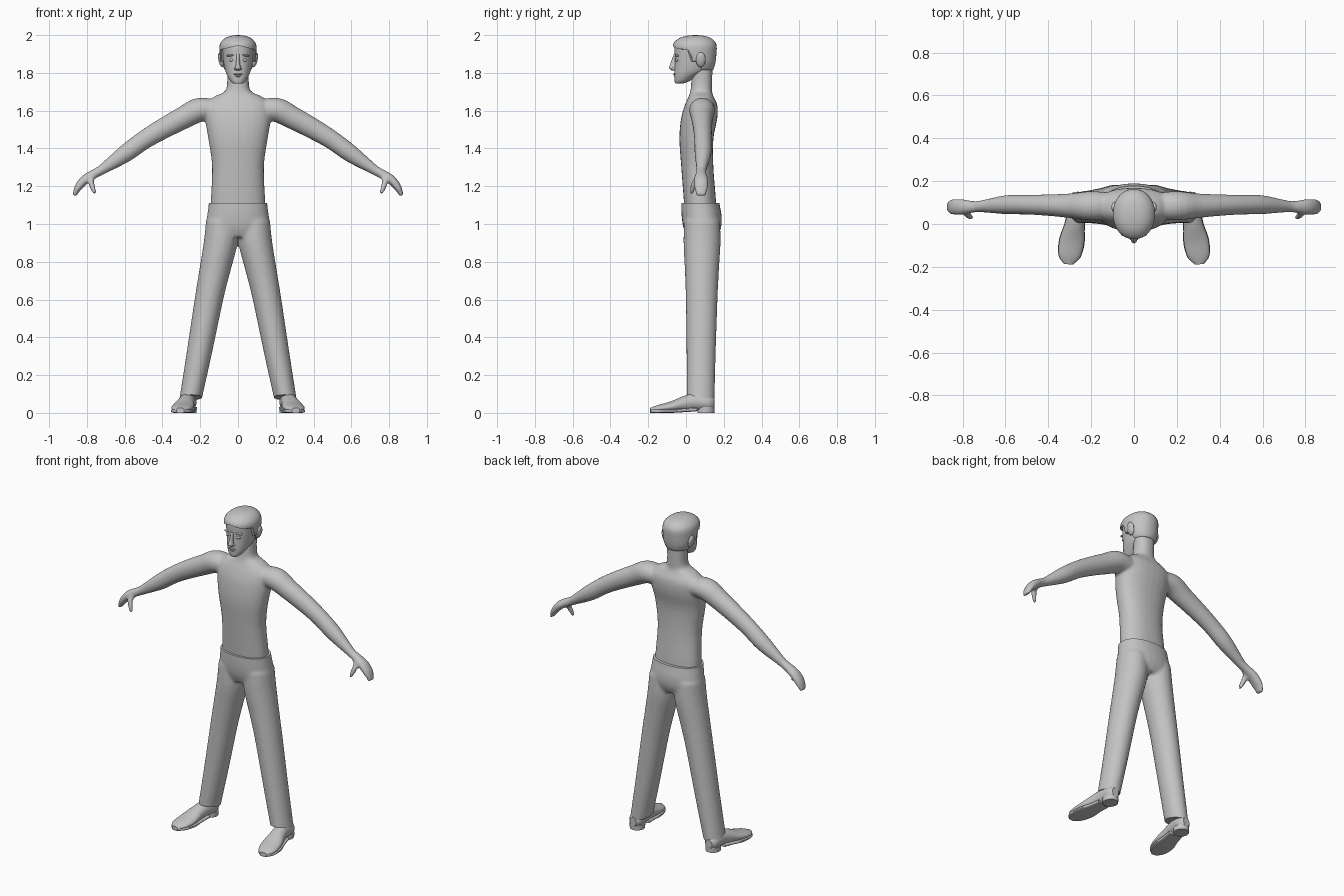
import bpy, bmesh, math
from mathutils import Vector, Matrix

cube = bpy.data.objects.get("Cube")
if cube:
    bpy.data.objects.remove(cube)

grey = bpy.data.materials.new("plain grey")
grey.use_nodes = True
grey.diffuse_color = (0.55, 0.55, 0.55, 1)
grey.node_tree.nodes["Principled BSDF"].inputs["Base Color"].default_value = grey.diffuse_color

X, Y, Z = Vector((1, 0, 0)), Vector((0, 1, 0)), Vector((0, 0, 1))
BOTH = (1, -1)


def resample(points, steps=4):
    """Smooth curve through the given rows of numbers."""
    rows = []
    for i in range(len(points) - 1):
        a, b, c, d = (points[max(0, min(len(points) - 1, i + k))] for k in (-1, 0, 1, 2))
        for s in range(steps):
            t = s / steps
            rows.append([q + t / 2 * (r - p + t * (2 * p - 5 * q + 4 * r - u + t * (3 * (q - r) + u - p)))
                         for p, q, r, u in zip(a, b, c, d)])
    return rows + [list(points[-1])]


def loft(bm, points, v_axis=Y, axis=None, power=1.0, sides=(1,), n=28):
    """Closed tube through rows of x, y, z, half width, half depth."""
    rows = resample(points)
    for side in sides:
        rings = []
        for i, (x, y, z, ru, rv) in enumerate(rows):
            ahead = Vector(rows[min(i + 1, len(rows) - 1)][:3])
            t = axis or (ahead - Vector(rows[max(i - 1, 0)][:3])).normalized()
            u_axis = v_axis.cross(t).normalized()
            ring = []
            for k in range(n):
                ang = math.tau * k / n
                c, s = math.cos(ang), math.sin(ang)
                co = Vector((x, y, z)) + u_axis * ru * math.copysign(abs(c) ** power, c) \
                    + v_axis * rv * math.copysign(abs(s) ** power, s)
                co.x *= side
                ring.append(bm.verts.new(co))
            rings.append(ring)
        for a, b in zip(rings, rings[1:]):
            for k in range(n):
                j = (k + 1) % n
                bm.faces.new((a[k], a[j], b[j], b[k]))
        bm.faces.new(rings[0])
        bm.faces.new(rings[-1])


def column(bm, rows, x=0, **kw):
    """Upright loft from rows of z, half width, y centre, half depth."""
    loft(bm, [(x, yc, z, w, d) for z, w, yc, d in rows], axis=Z, **kw)


def blob(bm, centre, size, sides=BOTH, tilt=0.0):
    """Ellipsoid, mirrored when both sides are asked for."""
    for s in sides:
        m = Matrix.Translation((centre[0] * s, centre[1], centre[2])) @ Matrix.Rotation(tilt * s, 4, "Y")
        bmesh.ops.create_uvsphere(bm, u_segments=16, v_segments=10, radius=1,
                                  matrix=m @ Matrix.Diagonal((*size, 1)))


def finish(bm, name, angle=40, blend=None, trim=None):
    """Make the object; blend fuses overlapping parts, trim edits the result."""
    bmesh.ops.recalc_face_normals(bm, faces=bm.faces)
    mesh = bpy.data.meshes.new(name)
    bm.to_mesh(mesh)
    bm.free()
    ob = bpy.data.objects.new(name, mesh)
    bpy.context.collection.objects.link(ob)
    if blend:
        rem = ob.modifiers.new("fuse", "REMESH")
        rem.mode, rem.voxel_size = "VOXEL", blend
        smo = ob.modifiers.new("soften", "SMOOTH")
        smo.factor, smo.iterations = 0.5, 6
        dg = bpy.context.evaluated_depsgraph_get()
        ob.data = bpy.data.meshes.new_from_object(ob.evaluated_get(dg))
        ob.modifiers.clear()
    if trim:
        bm = bmesh.new()
        bm.from_mesh(ob.data)
        trim(bm)
        bm.to_mesh(ob.data)
        bm.free()
    ob.data.materials.clear()
    ob.data.materials.append(grey)
    bpy.ops.object.select_all(action="DESELECT")
    ob.select_set(True)
    bpy.context.view_layer.objects.active = ob
    bpy.ops.object.shade_smooth_by_angle(angle=math.radians(angle))
    return ob


# Torso, neck, arms and hands
bm = bmesh.new()
column(bm, [(1.0, .14, .075, .08), (1.1, .145, .075, .085), (1.3, .137, .06, .085),
            (1.45, .157, .055, .09), (1.56, .175, .07, .096), (1.63, .175, .08, .086),
            (1.675, .125, .08, .066), (1.70, .072, .08, .058), (1.74, .058, .083, .056),
            (1.83, .058, .085, .055)], power=.88)
loft(bm, [(.09, .085, 1.60, .05, .06), (.2, .085, 1.605, .064, .068), (.29, .085, 1.562, .06, .058),
          (.4, .088, 1.503, .055, .05), (.5, .09, 1.443, .05, .046), (.6, .09, 1.37, .046, .044),
          (.72, .082, 1.288, .027, .027), (.765, .08, 1.263, .025, .03), (.81, .08, 1.235, .025, .037),
          (.845, .08, 1.195, .02, .037), (.867, .08, 1.15, .01, .025)], sides=BOTH)
loft(bm, [(.77, .07, 1.262, .018, .016), (.778, .048, 1.225, .017, .016), (.768, .036, 1.19, .014, .014),
          (.757, .03, 1.16, .009, .009)], sides=BOTH)
finish(bm, "body", blend=.008)

# Trousers: hips and two legs, cut flat at the waist and hems
bm = bmesh.new()
column(bm, [(1.15, .152, .075, .099), (1.1, .156, .077, .102), (1.04, .164, .083, .106),
            (.98, .172, .086, .1), (.93, .172, .085, .08)], power=.9)
loft(bm, [(.085, .085, 1.02, .084, .095), (.092, .085, .9, .09, .098), (.123, .084, .75, .083, .09),
          (.154, .083, .6, .076, .084), (.208, .08, .3, .067, .077), (.265, .076, 0, .057, .073)],
     axis=Z, sides=BOTH)


def cut_trousers(bm):
    for point, normal in (((0, 0, 1.11), (0, 0, 1)), ((0, .07, .083), (0, -.2, -1))):
        bmesh.ops.bisect_plane(bm, geom=bm.verts[:] + bm.edges[:] + bm.faces[:],
                               plane_co=point, plane_no=normal, clear_outer=True)
    bmesh.ops.holes_fill(bm, edges=[e for e in bm.edges if e.is_boundary], sides=0)


finish(bm, "trousers", blend=.009, trim=cut_trousers)

# Shoes: upper, then sole and heel
upper = [(.262, .15, .05, .022, .028), (.262, .12, .055, .042, .044), (.268, .05, .058, .043, .046),
         (.278, -.01, .048, .047, .042), (.29, -.08, .033, .058, .028), (.302, -.15, .023, .05, .018),
         (.306, -.188, .018, .02, .009)]
bm = bmesh.new()
loft(bm, upper, v_axis=Z, sides=BOTH)
for v in bm.verts:
    v.co.z = max(v.co.z, .012)
finish(bm, "shoes")
bm = bmesh.new()
loft(bm, [(x, y, .01 + max(0, .012 - abs(y - .03) * .2), w * 1.04, .01) for x, y, z, w, d in upper[2:]],
     v_axis=Z, power=.5, sides=BOTH)
column(bm, [(0, .043, .105, .045), (.03, .044, .105, .046)], x=.262, sides=BOTH)
finish(bm, "soles_and_heels")

# Head
bm = bmesh.new()
column(bm, [(1.743, .022, -.036, .02), (1.755, .038, -.022, .038), (1.78, .054, -.003, .059),
            (1.81, .067, .025, .087), (1.85, .076, .04, .1), (1.9, .082, .046, .106),
            (1.95, .082, .048, .106), (1.98, .06, .05, .08)], power=.92, n=36)
finish(bm, "head")

# Hair: cap with a high fringe, sideburns and a low nape
bm = bmesh.new()
column(bm, [(1.81, .066, .072, .07), (1.85, .09, .055, .1), (1.9, .097, .048, .113),
            (1.95, .096, .046, .115), (1.98, .074, .048, .09), (1.995, .042, .05, .052),
            (2.0, .005, .05, .006)], power=.95, n=40)
for v in bm.verts:
    fringe = 1.945 - .25 * abs(v.co.x)
    floor = fringe if v.co.y < .025 else 1.86 if v.co.y < .075 else 1.815
    v.co.z = max(v.co.z, floor)
finish(bm, "hair", angle=50)

# Ears
bm = bmesh.new()
blob(bm, (.09, .078, 1.87), (.014, .026, .04), tilt=.2)
finish(bm, "ears")

# Nose with nostrils
bm = bmesh.new()
column(bm, [(1.812, .009, -.06, .012), (1.824, .016, -.068, .022), (1.84, .012, -.066, .02),
            (1.87, .009, -.058, .017), (1.9, .01, -.052, .012)], n=16)
blob(bm, (.013, -.062, 1.822), (.009, .014, .008))
finish(bm, "nose")

# Eyes, brows and lips
bm = bmesh.new()
blob(bm, (.034, -.046, 1.868), (.014, .011, .008))
finish(bm, "eyes")
bm = bmesh.new()
blob(bm, (.037, -.047, 1.893), (.024, .012, .006), tilt=.1)
finish(bm, "eyebrows")
bm = bmesh.new()
blob(bm, (0, -.057, 1.793), (.025, .011, .005), sides=(1,))
blob(bm, (0, -.054, 1.783), (.021, .011, .006), sides=(1,))
finish(bm, "lips")
